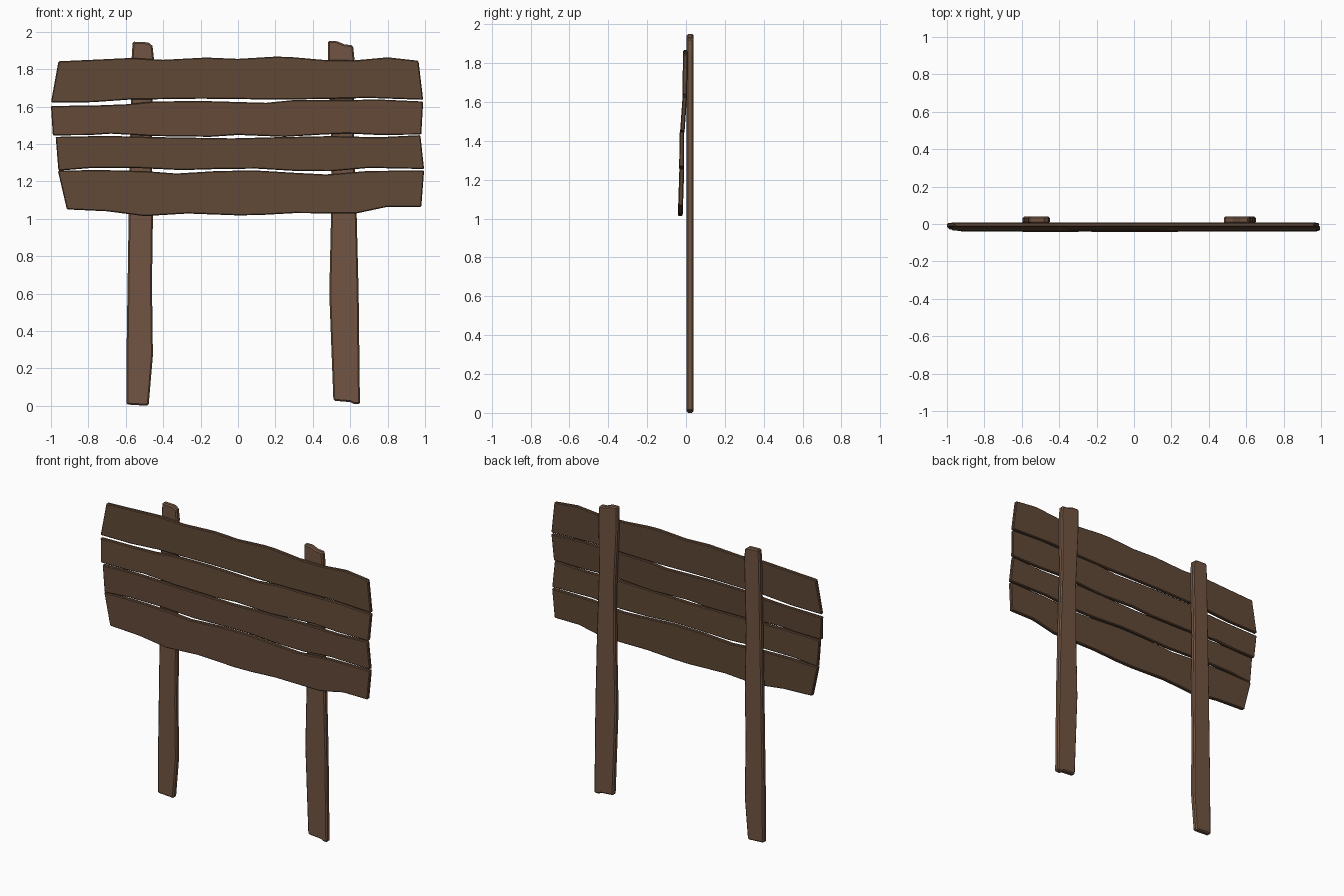
import bpy, bmesh


def material(name, color):
    m = bpy.data.materials.new(name)
    m.diffuse_color = (*color, 1)
    return m


BOARD = material("dark_wood", (0.118, 0.065, 0.037))
POST = material("post_wood", (0.165, 0.09, 0.054))


def plank(name, edge_a, edge_b, front, thick, bevel, mat):
    """Plank from two rough (x, z) edges; front = y of the face at its top and bottom."""
    outline = edge_a + edge_b[::-1]
    zs = [z for _, z in outline]
    hi, lo = max(zs), min(zs)
    bm = bmesh.new()
    rings = []
    for depth in (0, thick):
        rings.append([bm.verts.new((x, front[1] + (front[0] - front[1]) * (z - lo) / (hi - lo) + depth, z))
                      for x, z in outline])
    a, b = rings
    bm.faces.new(a)
    bm.faces.new(b[::-1])
    n = len(a)
    for i in range(n):
        j = (i + 1) % n
        bm.faces.new((a[j], a[i], b[i], b[j]))
    bmesh.ops.recalc_face_normals(bm, faces=bm.faces)
    me = bpy.data.meshes.new(name)
    bm.to_mesh(me)
    bm.free()
    me.materials.append(mat)
    ob = bpy.data.objects.new(name, me)
    bpy.context.collection.objects.link(ob)
    mod = ob.modifiers.new("worn_edges", 'BEVEL')
    mod.width = bevel
    mod.segments = 1
    mod.limit_method = 'ANGLE'
    mod.angle_limit = 0.8


# Sign boards, top to bottom: upper edge, then lower edge, left to right
plank("board_top",
      [(-.96, 1.842), (-.78, 1.85), (-.57, 1.86), (-.4, 1.85), (-.17, 1.862), (0, 1.855),
       (.2, 1.867), (.28, 1.865), (.45, 1.85), (.62, 1.847), (.8, 1.863), (.965, 1.845)],
      [(-1, 1.622), (-.78, 1.623), (-.58, 1.637), (-.2, 1.642), (0, 1.64),
       (.2, 1.637), (.45, 1.64), (.7, 1.646), (.99, 1.636)],
      (-.015, -.019), .024, .005, BOARD)
plank("board_upper_middle",
      [(-1, 1.603), (-.76, 1.606), (-.6, 1.612), (-.45, 1.627), (-.2, 1.63), (.15, 1.62),
       (.3, 1.635), (.55, 1.634), (.75, 1.638), (.99, 1.627)],
      [(-.99, 1.446), (-.8, 1.447), (-.68, 1.455), (-.45, 1.442), (-.15, 1.438), (0, 1.448),
       (.25, 1.438), (.45, 1.45), (.58, 1.456), (.75, 1.448), (.98, 1.45)],
      (-.017, -.031), .023, .005, BOARD)
plank("board_lower_middle",
      [(-.975, 1.438), (-.7, 1.443), (-.4, 1.436), (-.03, 1.43), (.2, 1.436),
       (.5, 1.442), (.75, 1.436), (.975, 1.447)],
      [(-.96, 1.257), (-.78, 1.272), (-.55, 1.272), (-.3, 1.26), (-.1, 1.266), (.1, 1.268),
       (.3, 1.256), (.5, 1.254), (.7, 1.272), (.995, 1.266)],
      (-.034, -.035), .024, .005, BOARD)
plank("board_bottom",
      [(-.963, 1.257), (-.75, 1.261), (-.5, 1.255), (-.33, 1.242), (-.1, 1.256), (.1, 1.258),
       (.3, 1.246), (.47, 1.237), (.7, 1.256), (.995, 1.258)],
      [(-.915, 1.05), (-.7, 1.04), (-.5, 1.014), (-.27, 1.028), (0, 1.018), (.12, 1.02),
       (.3, 1.03), (.63, 1.028), (.8, 1.064), (.98, 1.064)],
      (-.034, -.042), .025, .005, BOARD)

# Posts: left edge, then right edge, bottom to top
plank("left_post",
      [(-.597, .007), (-.595, .35), (-.585, 1.0), (-.575, 1.5), (-.568, 1.87), (-.563, 1.947)],
      [(-.478, 0), (-.455, .27), (-.46, .65), (-.455, 1.0), (-.462, 1.4), (-.45, 1.86),
       (-.457, 1.925), (-.48, 1.943)],
      (.003, .003), .036, .008, POST)
plank("right_post",
      [(.6, .02), (.51, .027), (.488, .6), (.497, 1.0), (.5, 1.4), (.48, 1.8), (.48, 1.95)],
      [(.62, .009), (.652, .009), (.645, .6), (.635, 1.0), (.618, 1.5), (.622, 1.86),
       (.615, 1.928), (.57, 1.932), (.53, 1.949)],
      (.003, .003), .036, .008, POST)
